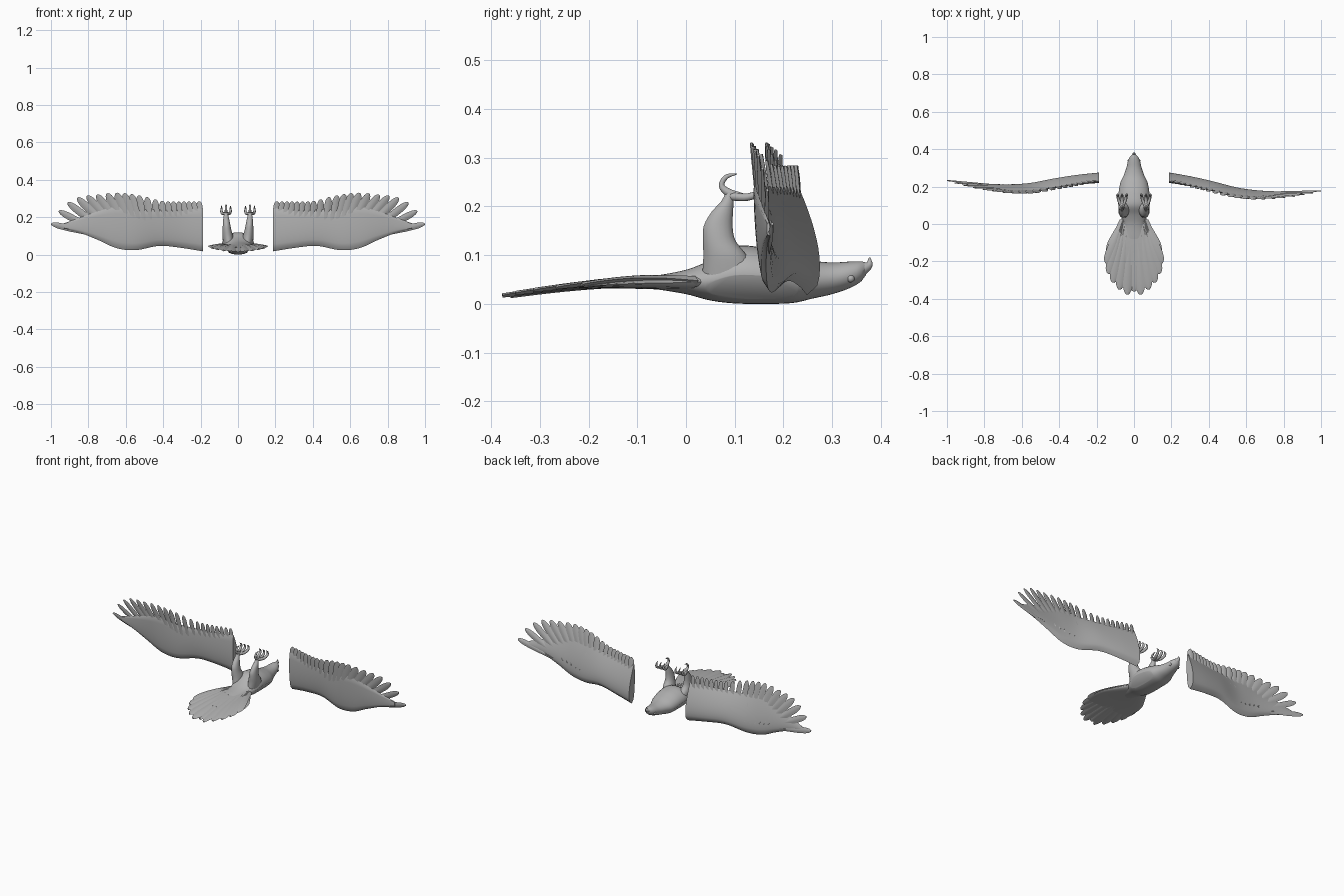
import bpy, bmesh, math
from mathutils import Vector, Matrix

cube = bpy.data.objects.get("Cube")
if cube:
    bpy.data.objects.remove(cube)

grey = bpy.data.materials.new("plain_grey")
grey.use_nodes = True
COLOUR = (0.45, 0.45, 0.45, 1)
grey.diffuse_color = COLOUR
grey.node_tree.nodes["Principled BSDF"].inputs["Base Color"].default_value = COLOUR


def sample(rows, t):
    """Smoothly interpolate rows keyed by their first value."""
    i = 0
    while i < len(rows) - 2 and t > rows[i + 1][0]:
        i += 1
    a, b = rows[i], rows[i + 1]
    p, n = rows[max(i - 1, 0)], rows[min(i + 2, len(rows) - 1)]
    h = b[0] - a[0]
    f = min(max((t - a[0]) / h, 0), 1)
    out = []
    for k in range(1, len(a)):
        ma = (b[k] - p[k]) / (b[0] - p[0]) * h
        mb = (n[k] - a[k]) / (n[0] - a[0]) * h
        out.append((2*f**3 - 3*f**2 + 1) * a[k] + (f**3 - 2*f**2 + f) * ma
                   + (3*f**2 - 2*f**3) * b[k] + (f**3 - f**2) * mb)
    return out


def span(a, b, n):
    return [a + (b - a) * i / n for i in range(n + 1)]


def loft(bm, rings):
    """Skin closed rings and cap both ends."""
    loops = [[bm.verts.new(p) for p in ring] for ring in rings]
    n = len(loops[0])
    for a, b in zip(loops, loops[1:]):
        for i in range(n):
            j = (i + 1) % n
            bm.faces.new((a[i], a[j], b[j], b[i]))
    bm.faces.new(loops[0])
    bm.faces.new(loops[-1])


def circle(n):
    return [(math.cos(a), math.sin(a)) for a in (2 * math.pi * i / n for i in range(n))]


def tube(bm, points, sides=10, steps=18):
    """Tapered round tube through (x, y, z, radius) points."""
    keys = [(i, *p) for i, p in enumerate(points)]
    path = [sample(keys, t) for t in span(0, len(points) - 1, steps)]
    rings = []
    for i, (x, y, z, r) in enumerate(path):
        a, b = path[max(i - 1, 0)], path[min(i + 1, steps)]
        d = (Vector(b[:3]) - Vector(a[:3])).normalized()
        u = (Vector((1, 0, 0)) - d * d.x).normalized()
        v = d.cross(u)
        rings.append([Vector((x, y, z)) + (u * c + v * s) * r for c, s in circle(sides)])
    loft(bm, rings)


def feather(bm, base, tip, half, thick, normal, tilt=0, bend=0):
    """Flat blade with a raised quill, widening to a rounded tip."""
    base, tip = Vector(base), Vector(tip)
    d = (tip - base).normalized()
    n = Matrix.Rotation(tilt, 3, d) @ Vector(normal)
    n = (n - d * n.dot(d)).normalized()
    side = d.cross(n)
    section = [(-1, 0), (-.5, .55), (0, 1), (.5, .55), (1, 0), (.5, -.55), (0, -1), (-.5, -.55)]
    rings = []
    for s in span(0, .6, 6) + [.7, .78, .85, .91, .95, .98, .995]:
        w = half * (.55 + .45 * min(1, s / .6))
        if s > .78:
            w *= math.sqrt(1 - ((s - .78) / .22) ** 2)
        t = thick * (1 - .6 * s)
        c = base.lerp(tip, s) + n * bend * math.sin(math.pi * s)
        rings.append([c + side * w * a + n * t * b for a, b in section])
    loft(bm, rings)


def finish(bm, name, angle=40):
    bmesh.ops.recalc_face_normals(bm, faces=bm.faces)
    mesh = bpy.data.meshes.new(name)
    bm.to_mesh(mesh)
    bm.free()
    obj = bpy.data.objects.new(name, mesh)
    obj.data.materials.append(grey)
    bpy.context.collection.objects.link(obj)
    bpy.ops.object.select_all(action="DESELECT")
    obj.select_set(True)
    bpy.context.view_layer.objects.active = obj
    bpy.ops.object.shade_smooth_by_angle(angle=math.radians(angle))
    return obj


# Body and head, lying on the back: y, half width, low z, high z
BODY = [(-.08, .05, .033, .055), (0, .055, .02, .07), (.05, .073, .007, .09),
        (.1, .084, .001, .118), (.16, .083, 0, .115), (.22, .073, .002, .1),
        (.26, .055, .011, .089), (.3, .041, .02, .085), (.34, .031, .034, .087),
        (.362, .02, .048, .087), (.37, .009, .06, .085)]
bm = bmesh.new()
rings = []
for y in span(-.08, .37, 45):
    w, lo, hi = sample(BODY, y)
    rings.append([(w * c, y, (lo + hi) / 2 + (hi - lo) / 2 * s) for c, s in circle(32)])
loft(bm, rings)
# Flat wing joints sliced from the sides of the back
for side in (-1, 1):
    bmesh.ops.bisect_plane(bm, geom=bm.verts[:] + bm.edges[:] + bm.faces[:],
                           plane_co=(side * .042, .12, .003),
                           plane_no=(side * .059, 0, -.045), clear_outer=True)
    bmesh.ops.holes_fill(bm, edges=[e for e in bm.edges if e.is_boundary])
finish(bm, "body")

# Hooked beak
bm = bmesh.new()
tube(bm, [(0, .345, .066, .021), (0, .364, .073, .014), (0, .376, .081, .008), (0, .377, .095, .0015)])
finish(bm, "beak")

# Tail: arched plate under a fan of feathers
bm = bmesh.new()
TAIL = [(-.22, .14, .036), (-.15, .15, .04), (-.1, .142, .042), (-.05, .115, .043),
        (0, .085, .044), (.04, .06, .046)]
rings = []
for y in span(-.22, .04, 16):
    w, z = sample(TAIL, y)
    thick = .005 + .013 * (y + .22) / .26
    rings.append([(w * c, y, z + thick * s) for c, s in circle(24)])
loft(bm, rings)
for x, y, z in ((0, -.362, .016), (.036, -.379, .017), (.078, -.352, .022),
                (.112, -.315, .028), (.136, -.268, .034), (.146, -.215, .04)):
    for side in ((-1, 1) if x else (1,)):
        feather(bm, (side * x * .42, .02, .046), (side * x, y, z), .029, .011,
                (0, 0, 1), tilt=side * .1, bend=.008)
finish(bm, "tail")

# Legs: z, centre y, y radius, centre x, x radius
LEG = [(.05, .092, .06, .047, .03), (.1, .08, .045, .055, .029), (.13, .068, .034, .059, .024),
       (.16, .066, .03, .061, .02), (.19, .075, .022, .063, .016),
       (.21, .085, .013, .064, .012), (.228, .09, .009, .064, .009)]
for side, label in ((1, "left"), (-1, "right")):
    bm = bmesh.new()
    rings = []
    for z in span(.05, .228, 18):
        y, ry, x, rx = sample(LEG, z)
        rings.append([(side * (x + rx * c), y + ry * s, z) for c, s in circle(18)])
    loft(bm, rings)
    finish(bm, label + "_leg")

    # Foot: one hind toe and three front toes, each ending in a curved claw
    bm = bmesh.new()
    fx = side * .064
    tube(bm, [(fx, .115, .219, .009), (fx, .088, .228, .009), (fx, .073, .243, .006),
              (fx, .083, .261, .005), (fx, .105, .267, .001)])
    for spread in (-.024, 0, .024):
        x = fx + spread
        tube(bm, [(fx, .09, .221, .009), (fx + spread * .7, .125, .219, .008), (x, .152, .23, .007),
                  (x, .157, .247, .005), (x, .143, .262, .001)])
    finish(bm, label + "_foot")

    # Eye
    bm = bmesh.new()
    bmesh.ops.create_uvsphere(bm, u_segments=14, v_segments=8, radius=.008,
                              matrix=Matrix.Translation((side * .027, .338, .052)))
    finish(bm, label + "_eye")

# Wing blade: x, low z, high z, low-edge y, high-edge y, bulge
WING = [(.188, .018, .25, .246, .224, .033), (.3, .036, .24, .23, .205, .03),
        (.42, .047, .24, .206, .178, .028), (.55, .024, .245, .176, .15, .024),
        (.65, .035, .255, .165, .14, .02), (.74, .075, .235, .162, .142, .016),
        (.84, .115, .2, .164, .155, .01), (.93, .14, .168, .17, .168, .005)]
# Feathers: position, base x y z, tip x y z, half width
FAN = [(0, .207, .236, .12, .207, .226, .285, .0185), (.35, .4, .2, .12, .405, .175, .288, .0185),
       (.5, .5, .172, .12, .53, .146, .318, .021), (.65, .57, .16, .12, .65, .134, .331, .023),
       (.76, .62, .158, .12, .765, .138, .32, .022), (.86, .66, .16, .1, .87, .15, .302, .021),
       (.94, .7, .163, .1, .95, .165, .245, .019), (1, .73, .166, .1, 1, .177, .165, .017)]
for side, label in ((1, "left"), (-1, "right")):
    bm = bmesh.new()
    rings = []
    for x in span(.188, .93, 40):
        zl, zh, yl, yh, bulge = sample(WING, x)
        ring = []
        for face, ts in ((1, span(0, 1, 12)), (-.45, span(1, 0, 12)[1:-1])):
            for t in ts:
                depth = bulge * 2.6 * math.sqrt(t) * (1 - t) + .0025
                ring.append((x, yl + (yh - yl) * t + face * depth, zl + (zh - zl) * t))
        rings.append(ring)
    loft(bm, rings)
    for u in span(0, 1, 20):
        bx, by, bz, tx, ty, tz, half = sample(FAN, u)
        feather(bm, (bx, by, bz), (tx, ty, tz), half, .008, (0, 1, 0), tilt=.22)
    # Covert row overlapping the feather bases on the back of the wing
    for x in span(.21, .7, 16):
        zl, zh, yl, yh, bulge = sample(WING, x)
        lean = max(0, x - .45) * .3
        feather(bm, (x, yl + bulge * .55, zl + (zh - zl) * .3),
                (x + lean, yh + .008, zl + (zh - zl) * .85), .019, .006, (0, 1, 0), tilt=.2)
    for v in bm.verts:
        if side < 0:
            v.co.y += .055 * (v.co.x - .19) / .8
        v.co.x *= side
    finish(bm, label + "_wing")
